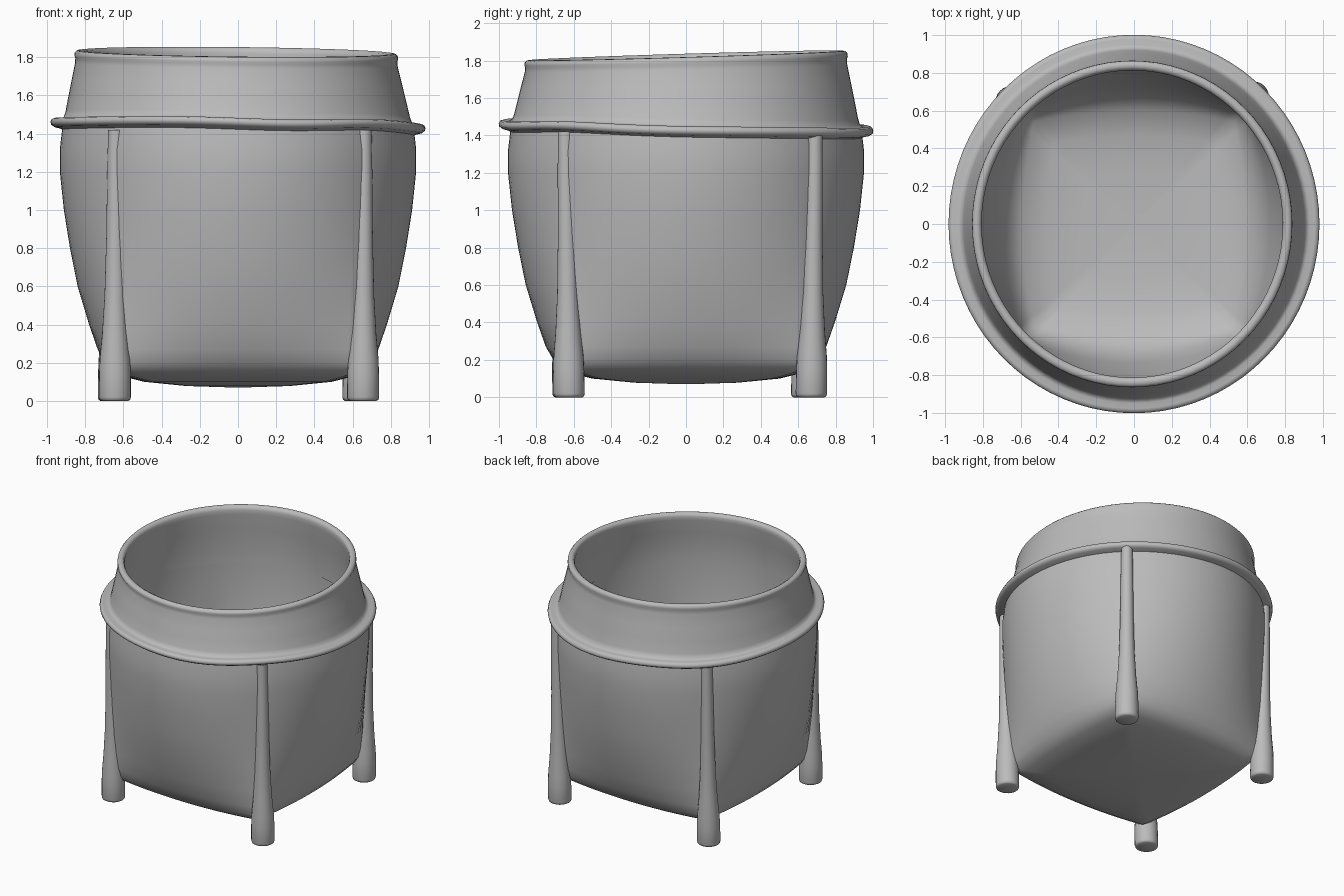
import bpy, bmesh
from math import sin, cos, asin, pi, radians
from mathutils import Vector

cube = bpy.data.objects.get("Cube")
if cube:
    bpy.data.objects.remove(cube, do_unlink=True)

clay = bpy.data.materials.new("grey clay")
clay.use_nodes = True
clay.diffuse_color = (0.5, 0.5, 0.5, 1)
clay.node_tree.nodes["Principled BSDF"].inputs["Base Color"].default_value = (0.5, 0.5, 0.5, 1)

SIDE = 20       # points along each of the four sides
STRETCH = 1.02  # the pot is a little deeper than wide


def four_arc_ring(z, corner, middle):
    """Ring of four arcs: a square when middle == corner, a circle at 1.414 corner."""
    sag = max(middle - corner, 0.001)
    radius = (corner ** 2 + sag ** 2) / (2 * sag)
    span = asin(min(corner / radius, 1))
    points = []
    for side in range(4):
        turn = side * pi / 2
        for i in range(SIDE):
            a = span * (2 * i / SIDE - 1)
            u, v = radius * sin(a), middle - radius * (1 - cos(a))
            points.append(Vector((v * cos(turn) - u * sin(turn),
                                  (v * sin(turn) + u * cos(turn)) * STRETCH, z)))
    return points


def circle_ring(centre, radius, count):
    return [centre + Vector((cos(2 * pi * i / count), sin(2 * pi * i / count), 0)) * radius
            for i in range(count)]


def loft(name, rings, closed=False, caps=False, sharp=50):
    """Skin a list of rings; close the section or cap both ends."""
    bm = bmesh.new()
    loops = [[bm.verts.new(p) for p in ring] for ring in rings]
    pairs = list(zip(loops, loops[1:]))
    if closed:
        pairs.append((loops[-1], loops[0]))
    for low, high in pairs:
        for i in range(len(low)):
            j = (i + 1) % len(low)
            bm.faces.new((low[i], low[j], high[j], high[i]))
    if caps:
        bm.faces.new(loops[0])
        bm.faces.new(loops[-1])
    bmesh.ops.recalc_face_normals(bm, faces=bm.faces)
    mesh = bpy.data.meshes.new(name)
    bm.to_mesh(mesh)
    bm.free()
    mesh.materials.append(clay)
    obj = bpy.data.objects.new(name, mesh)
    bpy.context.collection.objects.link(obj)
    bpy.ops.object.select_all(action="DESELECT")
    obj.select_set(True)
    bpy.context.view_layer.objects.active = obj
    bpy.ops.object.shade_smooth_by_angle(angle=radians(sharp))
    return obj


# Body: square sagging base swelling into a round shoulder, with an inner wall
outside = [(0.07, 0.02, 0.022), (0.078, 0.25, 0.27), (0.10, 0.45, 0.49),
           (0.13, 0.56, 0.61), (0.16, 0.605, 0.66), (0.20, 0.625, 0.695),
           (0.27, 0.635, 0.735), (0.4, 0.64, 0.78), (0.6, 0.645, 0.84),
           (0.8, 0.65, 0.88), (1.0, 0.655, 0.912), (1.2, 0.66, 0.933),
           (1.32, 0.66, 0.933), (1.44, 0.65, 0.919)]
inside = [(1.44, 0.60, 0.849), (1.2, 0.61, 0.863), (0.8, 0.60, 0.82),
          (0.4, 0.59, 0.72), (0.25, 0.57, 0.66), (0.19, 0.53, 0.59),
          (0.15, 0.42, 0.46), (0.13, 0.25, 0.27), (0.125, 0.02, 0.022)]
loft("body", [four_arc_ring(*r) for r in outside + inside], caps=True)

# Collar: rolled flange, tapering neck and beaded rim in one closed section
section = [(0.90, 1.395), (0.935, 1.412), (0.962, 1.418), (0.979, 1.43),
           (0.982, 1.445), (0.975, 1.46), (0.958, 1.466), (0.93, 1.462),
           (0.912, 1.472), (0.902, 1.50), (0.885, 1.58), (0.865, 1.67),
           (0.845, 1.76), (0.843, 1.785), (0.848, 1.80), (0.846, 1.815),
           (0.835, 1.826), (0.818, 1.828), (0.803, 1.82), (0.797, 1.80),
           (0.80, 1.77), (0.82, 1.65), (0.842, 1.50), (0.846, 1.40)]


def slump(point):
    """Hand-made tilt and waviness, changing from flange to rim."""
    t = min(max((point.z - 1.45) / 0.37, 0), 1)
    wave = 0.006 * (1 - t) * sin(5 * point.x + 3 * point.y)
    point.z += -0.011 * point.x + (0.05 * t - 0.02) * point.y + wave
    point.x -= 0.01 * t
    return point


loft("collar", [[slump(p) for p in four_arc_ring(z, r * 0.7071, r)]
                for r, z in section], closed=True, sharp=70)

# Corner legs: stout feet that thin into ribs running up to the flange
leg_profile = [(0.0, 0.07), (0.006, 0.08), (0.02, 0.084), (0.14, 0.083),
               (0.22, 0.08), (0.35, 0.068), (0.55, 0.056), (0.85, 0.048),
               (1.2, 0.044), (1.42, 0.04)]
legs = {"front_right_leg": ((-0.645, -0.63), (-0.64, -0.66)),
        "front_left_leg": ((0.655, -0.625), (0.66, -0.645)),
        "back_left_leg": ((0.63, 0.67), (0.645, 0.69)),
        "back_right_leg": ((-0.65, 0.645), (-0.65, 0.67))}
for name, (foot, top) in legs.items():
    foot, top = Vector((*foot, 0)), Vector((*top, 0))
    rings = [circle_ring(foot.lerp(top, z / 1.42) + Vector((0, 0, z)), r, 24)
             for z, r in leg_profile]
    loft(name, rings, caps=True)
